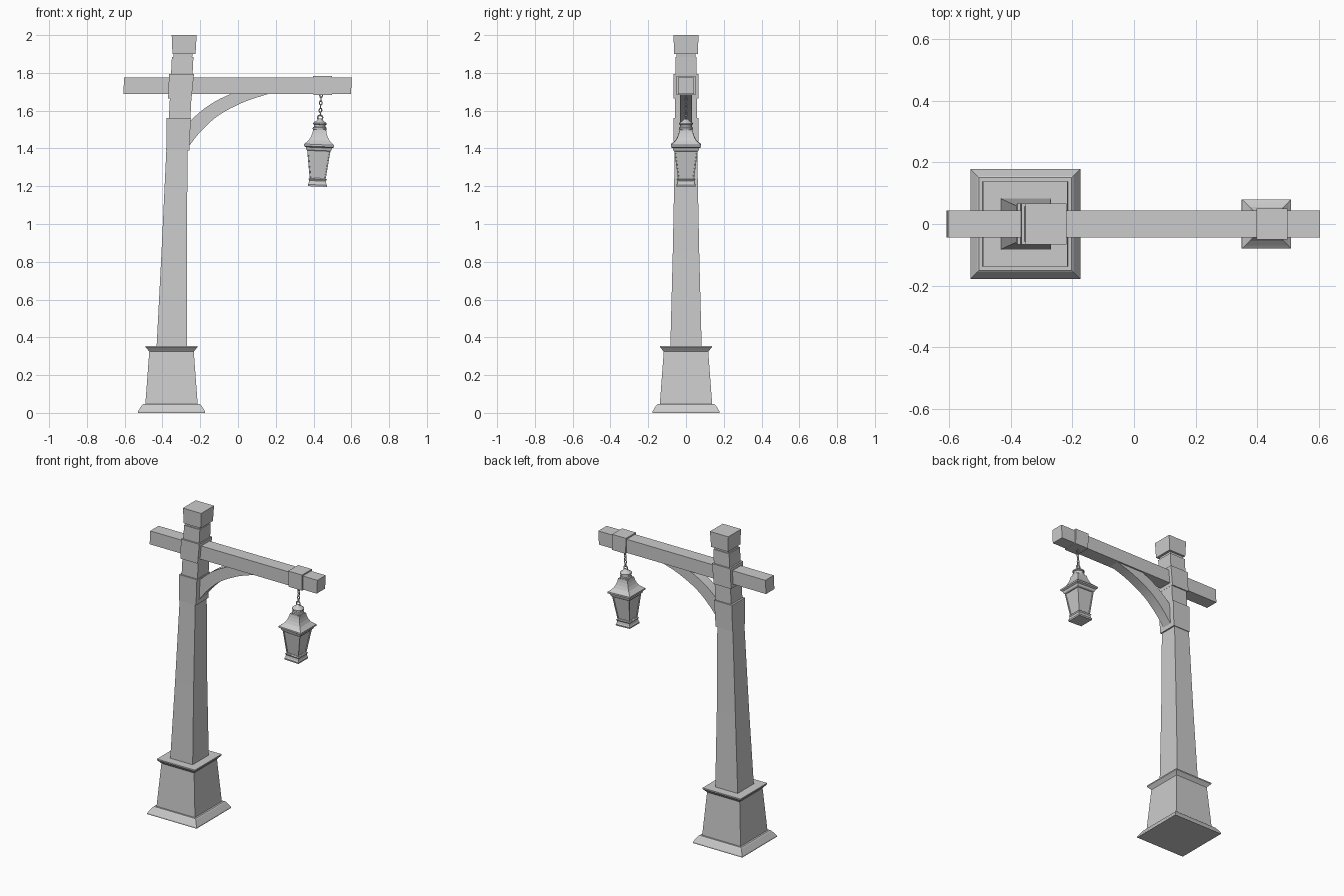
import bpy, bmesh, math
from mathutils import Matrix, Vector

if "Cube" in bpy.data.objects:
    bpy.data.objects.remove(bpy.data.objects["Cube"])

grey = bpy.data.materials.new("stone grey")
grey.diffuse_color = (0.6, 0.6, 0.6, 1)
grey.use_nodes = True
grey.node_tree.nodes["Principled BSDF"].inputs["Base Color"].default_value = grey.diffuse_color


def finish(bm, name, smooth=False, matrix=None):
    if matrix:
        bm.transform(matrix)
    bmesh.ops.recalc_face_normals(bm, faces=bm.faces)
    me = bpy.data.meshes.new(name)
    bm.to_mesh(me)
    bm.free()
    me.materials.append(grey)
    ob = bpy.data.objects.new(name, me)
    bpy.context.collection.objects.link(ob)
    if smooth:
        bpy.context.view_layer.objects.active = ob
        ob.select_set(True)
        bpy.ops.object.shade_smooth_by_angle(angle=math.radians(35))
        ob.select_set(False)
    return ob


def skin(rings):
    """Join rings of points into a closed, capped surface."""
    bm = bmesh.new()
    loops = [[bm.verts.new(p) for p in ring] for ring in rings]
    for a, b in zip(loops, loops[1:]):
        for i in range(len(a)):
            j = (i + 1) % len(a)
            bm.faces.new((a[i], a[j], b[j], b[i]))
    bm.faces.new(loops[0])
    bm.faces.new(loops[-1])
    return bm


def square_rings(sections):
    """Sections are (z, centre x, half width x, half depth y)."""
    return [[(cx + sx * hx, sy * hy, z) for sx, sy in ((-1, -1), (1, -1), (1, 1), (-1, 1))]
            for z, cx, hx, hy in sections]


def tapered(name, sections, matrix=None):
    return finish(skin(square_rings(sections)), name, matrix=matrix)


def turned(name, profile, n=16, matrix=None):
    rings = [[(r * math.cos(2 * math.pi * k / n), r * math.sin(2 * math.pi * k / n), z)
              for k in range(n)] for z, r in profile]
    return finish(skin(rings), name, True, matrix)


# Pedestal
PX = -0.352
tapered("plinth", [(z, PX, h, h) for z, h in ((0, .178), (.008, .178), (.042, .156), (.047, .15))])
tapered("pedestal", [(z, PX, h, h) for z, h in ((.04, .139), (.335, .117))])
tapered("pedestal_cap", [(z, PX, h, h) for z, h in ((.322, .116), (.33, .122), (.347, .137), (.355, .137))])

# Leaning post with its collars and top block
tapered("post", [(.35, -.35, .081, .083), (.85, -.338, .067, .07), (1.4, -.323, .056, .059)])
tapered("upper_post", [(1.4, -.325, .055, .058), (1.56, -.309, .057, .058), (1.885, -.293, .057, .056)])
tapered("lower_collar", [(1.39, -.319, .061, .064), (1.56, -.314, .064, .067)])
tapered("beam_collar", [(1.665, -.308, .062, .065), (1.795, -.299, .066, .066)])
tapered("post_neck", [(1.88, -.293, .05, .05), (1.91, -.29, .05, .05)])
tapered("post_block", [(1.9, -.286, .061, .063), (2.0, -.285, .066, .066)])

# Cross beam and hanging strap
bm = skin([[(x + s * (z - 1.73), y, z) for y, z in
            ((-.043, 1.687), (.043, 1.687), (.043, 1.775), (-.043, 1.775))]
           for x, s in ((-.605, .05), (.6, .05))])
finish(bm, "beam")
tapered("beam_strap", [(1.682, .449, .048, .05), (1.784, .447, .05, .051)])

# Curved brace under the beam
upper = [(-.28, 1.51), (-.245, 1.553), (-.18, 1.61), (-.11, 1.655), (-.035, 1.69), (-.02, 1.695)]
lower = [(-.28, 1.38), (-.25, 1.425), (-.19, 1.498), (-.1, 1.577), (.03, 1.645), (.165, 1.69)]


def smooth_path(pts, steps=4):
    """Catmull-Rom through the points."""
    p = [Vector(q) for q in pts]
    p = [2 * p[0] - p[1]] + p + [2 * p[-1] - p[-2]]
    out = []
    for i in range(1, len(p) - 2):
        for k in range(steps):
            t = k / steps
            a, b, c, d = p[i - 1:i + 3]
            out.append(.5 * (2 * b + (c - a) * t + (2 * a - 5 * b + 4 * c - d) * t * t
                             + (3 * b - a - 3 * c + d) * t ** 3))
    return out + [p[-2]]


bm = skin([[(u.x, -.033, u.y), (u.x, .033, u.y), (l.x, .033, l.y), (l.x, -.033, l.y)]
           for u, l in zip(smooth_path(upper), smooth_path(lower))])
finish(bm, "brace", True)

# Lantern parts are built around x = 0, then hung with a slight tilt
HANG = Matrix.Translation((.44, 0, 1.685)) @ Matrix.Rotation(.041, 4, 'Y') @ Matrix.Translation((0, 0, -1.685))


def link(name, z, height, width, wire, turn):
    """Stretched ring standing upright."""
    rings, n, m = [], 14, 6
    bm = bmesh.new()
    for i in range(n):
        a = 2 * math.pi * i / n
        d = Vector((math.cos(a), 0, math.sin(a)))
        c = Vector((d.x * width, 0, d.z * height))
        rings.append([bm.verts.new(c + d * wire * math.cos(b) + Vector((0, wire * math.sin(b), 0)))
                      for b in (2 * math.pi * k / m for k in range(m))])
    for i in range(n):
        a, b = rings[i], rings[(i + 1) % n]
        for k in range(m):
            j = (k + 1) % m
            bm.faces.new((a[k], a[j], b[j], b[k]))
    finish(bm, name, True, HANG @ Matrix.Translation((0, 0, z)) @ Matrix.Rotation(turn, 4, 'Z'))


for i in range(6):
    link("chain_link", 1.68 - i * .0195, .0115, .007, .003, math.pi / 2 * (i % 2))
link("lantern_ring", 1.563, .013, .013, .004, 0)

turned("lantern_finial", [(1.495, .034), (1.502, .037), (1.51, .037), (1.514, .031), (1.525, .031),
                          (1.528, .036), (1.534, .036), (1.54, .028), (1.547, .018), (1.553, .012),
                          (1.558, .005)], matrix=HANG)


def lantern_part(name, profile):
    return tapered(name, [(z, 0, h, h) for z, h in profile], HANG)


lantern_part("lantern_roof", ((1.385, .06), (1.392, .067), (1.404, .07), (1.41, .08), (1.42, .08),
                              (1.428, .07), (1.442, .055), (1.46, .045), (1.48, .038), (1.5, .034)))
lantern_part("lantern_base", ((1.198, .05), (1.207, .051), (1.213, .047), (1.228, .044), (1.236, .049), (1.24, .044)))

# Tapered lantern body with recessed panes
bm = skin(square_rings([(1.235, 0, .042, .042), (1.39, 0, .062, .062)]))
bmesh.ops.recalc_face_normals(bm, faces=bm.faces)
sides = [f for f in bm.faces if abs(f.normal.z) < .5]
bmesh.ops.inset_individual(bm, faces=sides, thickness=.008, depth=0)
bmesh.ops.inset_individual(bm, faces=sides, thickness=.001, depth=-.005)
finish(bm, "lantern_body", matrix=HANG)
